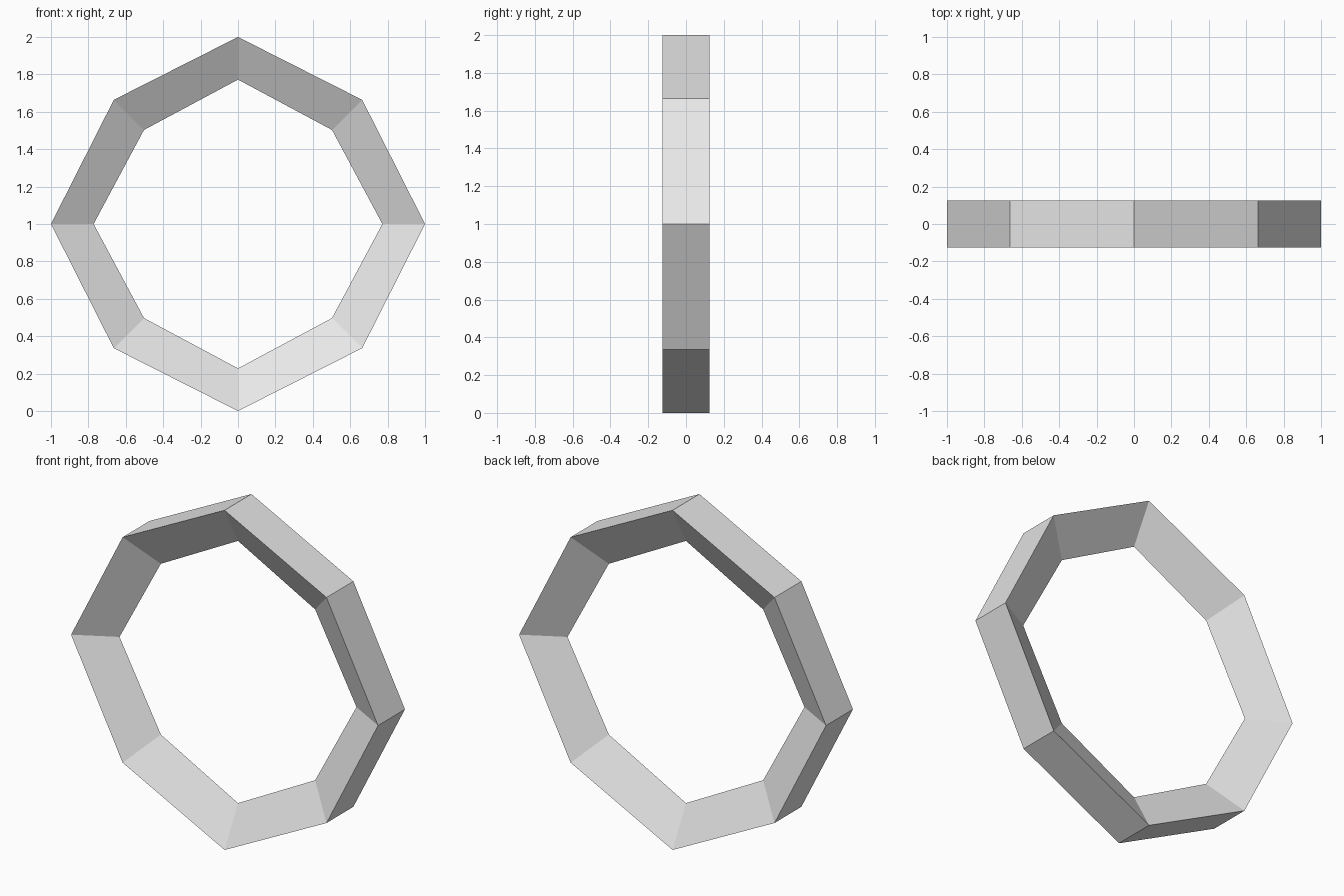
import bpy
import bmesh
from math import sin, cos, pi

cube = bpy.data.objects.get("Cube")
if cube:
    bpy.data.objects.remove(cube, do_unlink=True)

SIDES = 8
HALF_DEPTH = 0.125   # half the width of the outer band
THICKNESS = 0.228    # from the outer band to the inner ridge

# Plain grey material
grey = bpy.data.materials.new("light_grey")
grey.use_nodes = True
colour = (0.8, 0.8, 0.8, 1.0)
grey.diffuse_color = colour
grey.node_tree.nodes["Principled BSDF"].inputs["Base Color"].default_value = colour

# Eight-sided ring with a triangular section: flat outside, ridge inside
bm = bmesh.new()
rings = []
for i in range(SIDES):
    a = 2 * pi * i / SIDES
    outer = 1.0 if i % 2 == 0 else 0.939   # diagonal corners sit slightly closer in
    section = [(outer, -HALF_DEPTH), (outer, HALF_DEPTH), (outer - THICKNESS, 0)]
    rings.append([bm.verts.new((r * cos(a), y, 1 + r * sin(a))) for r, y in section])

for i in range(SIDES):
    here, there = rings[i], rings[(i + 1) % SIDES]
    for j in range(3):
        k = (j + 1) % 3
        bm.faces.new((here[j], here[k], there[k], there[j]))
bmesh.ops.recalc_face_normals(bm, faces=bm.faces)

mesh = bpy.data.meshes.new("octagonal_ring")
bm.to_mesh(mesh)
bm.free()
mesh.materials.append(grey)
bpy.context.collection.objects.link(bpy.data.objects.new("octagonal_ring", mesh))
